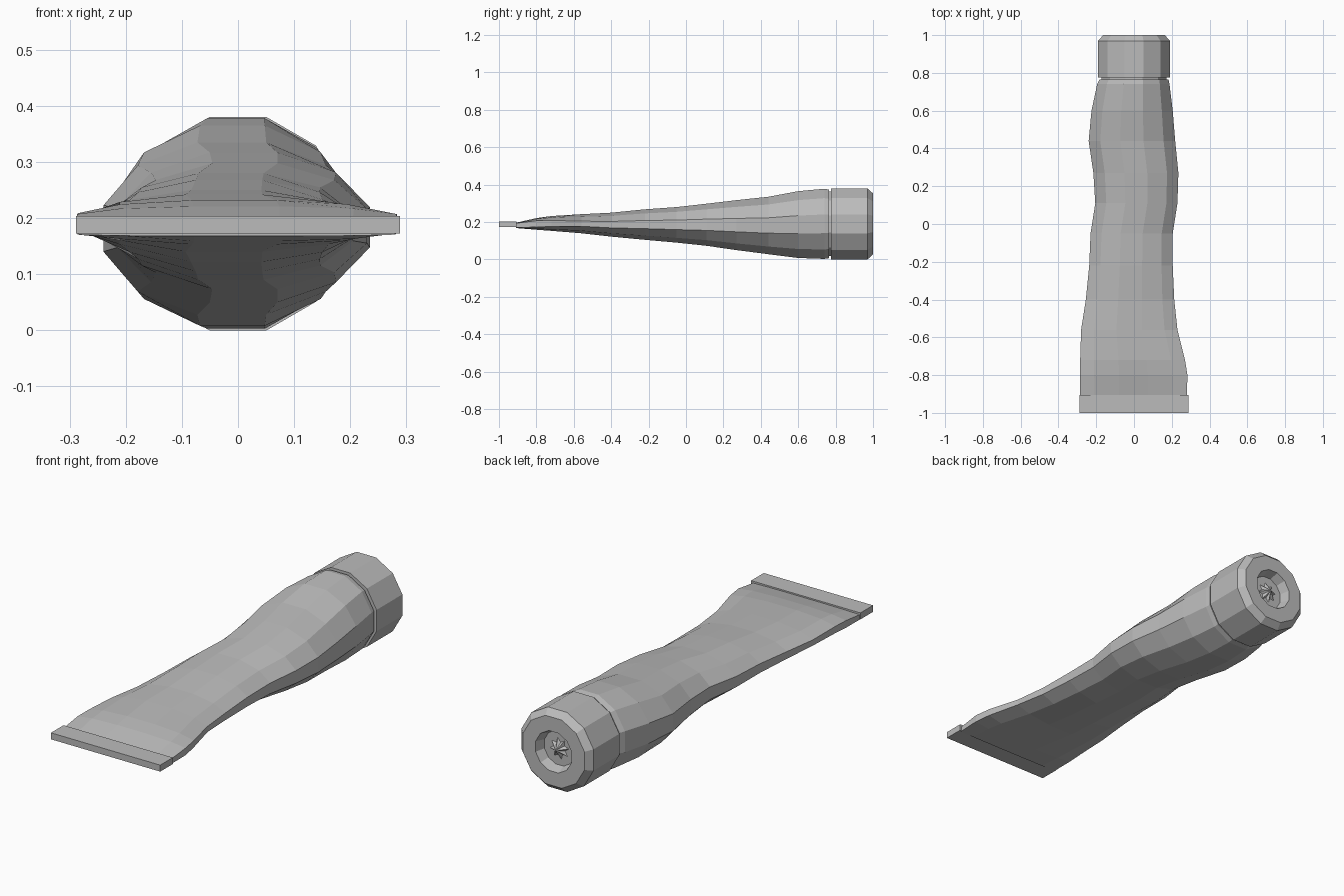
import bpy
import bmesh
from math import sin, cos, pi, copysign

SIDES = 12
AXIS_Z = 0.19

old = bpy.data.objects.get("Cube")
if old:
    bpy.data.objects.remove(old, do_unlink=True)

grey = bpy.data.materials.new("plain grey")
grey.use_nodes = True
colour = (0.5, 0.5, 0.5, 1)
grey.diffuse_color = colour
grey.node_tree.nodes["Principled BSDF"].inputs["Base Color"].default_value = colour


def finish(name, bm):
    """Turn a bmesh into a flat-shaded object with outward normals."""
    bmesh.ops.recalc_face_normals(bm, faces=bm.faces)
    mesh = bpy.data.meshes.new(name)
    bm.to_mesh(mesh)
    bm.free()
    mesh.materials.append(grey)
    obj = bpy.data.objects.new(name, mesh)
    bpy.context.collection.objects.link(obj)
    return obj


def angles(count):
    return [2 * pi * (i + 0.5) / count for i in range(count)]


def loft(name, rings):
    """Skin a list of equal-sized point rings and close both ends."""
    bm = bmesh.new()
    loops = [[bm.verts.new(p) for p in ring] for ring in rings]
    for a, b in zip(loops, loops[1:]):
        for i in range(len(a)):
            j = (i + 1) % len(a)
            bm.faces.new((a[i], a[j], b[j], b[i]))
    bm.faces.new(loops[0])
    bm.faces.new(loops[-1])
    return finish(name, bm)


def body_ring(y, left, right, bottom, top):
    """Squashed twelve-sided section that gets boxier towards the crimp."""
    flat = max(0, -y - 0.6) / 0.31
    power = 1 - 0.85 * flat
    grow = 1 / cos(pi / SIDES)
    mid_x, half_x = (left + right) / 2, (right - left) / 2
    mid_z, half_z = (bottom + top) / 2, (top - bottom) / 2
    ring = []
    for a in angles(SIDES):
        c, s = cos(a) * grow, sin(a) * grow
        ring.append((mid_x + half_x * c, y,
                     mid_z + half_z * copysign(min(1, abs(s)) ** power, s)))
    return ring


def round_ring(y, radius):
    """Regular section, sized by the distance to its flats."""
    r = radius / cos(pi / SIDES)
    return [(r * cos(a), y, AXIS_Z + r * sin(a)) for a in angles(SIDES)]


# Squeezed tube body: y, left edge, right edge, bottom, top
stations = [
    (-0.91, -0.285, 0.28, 0.168, 0.196),
    (-0.8, -0.287, 0.283, 0.159, 0.221),
    (-0.72, -0.285, 0.27, 0.153, 0.232),
    (-0.56, -0.28, 0.23, 0.14, 0.242),
    (-0.4, -0.255, 0.213, 0.122, 0.25),
    (-0.22, -0.237, 0.205, 0.105, 0.268),
    (-0.05, -0.23, 0.205, 0.09, 0.28),
    (0.11, -0.205, 0.23, 0.073, 0.298),
    (0.27, -0.215, 0.235, 0.05, 0.317),
    (0.44, -0.24, 0.218, 0.028, 0.335),
    (0.6, -0.225, 0.205, 0.008, 0.365),
    (0.74, -0.195, 0.188, 0.003, 0.378),
]
loft("tube_body", [body_ring(*s) for s in stations]
     + [round_ring(0.765, 0.183), round_ring(0.765, 0.17)])

# Narrow neck between body and cap
loft("neck", [round_ring(0.75, 0.172), round_ring(0.8, 0.172)])

# Cap with chamfered rim and a recessed end
cap_profile = [(0.775, 0.165), (0.775, 0.19), (0.97, 0.19), (1, 0.163),
               (1, 0.095), (0.955, 0.08)]
loft("cap", [round_ring(y, r) for y, r in cap_profile])

# Pleated tip in the cap recess
bm = bmesh.new()
apex = bm.verts.new((0, 0.985, AXIS_Z))
rim = []
for i, a in enumerate(angles(16)):
    r = 0.05 if i % 2 else 0.03
    rim.append(bm.verts.new((r * cos(a), 0.955, AXIS_Z + r * sin(a))))
for i, v in enumerate(rim):
    bm.faces.new((v, rim[(i + 1) % len(rim)], apex))
bm.faces.new(rim)
finish("pleated_tip", bm)

# Flat crimped end
bm = bmesh.new()
bmesh.ops.create_cube(bm, size=1)
bmesh.ops.scale(bm, vec=(0.578, 0.095, 0.031), verts=bm.verts)
bmesh.ops.translate(bm, vec=(0, -0.9525, 0.188), verts=bm.verts)
finish("crimped_end", bm)
